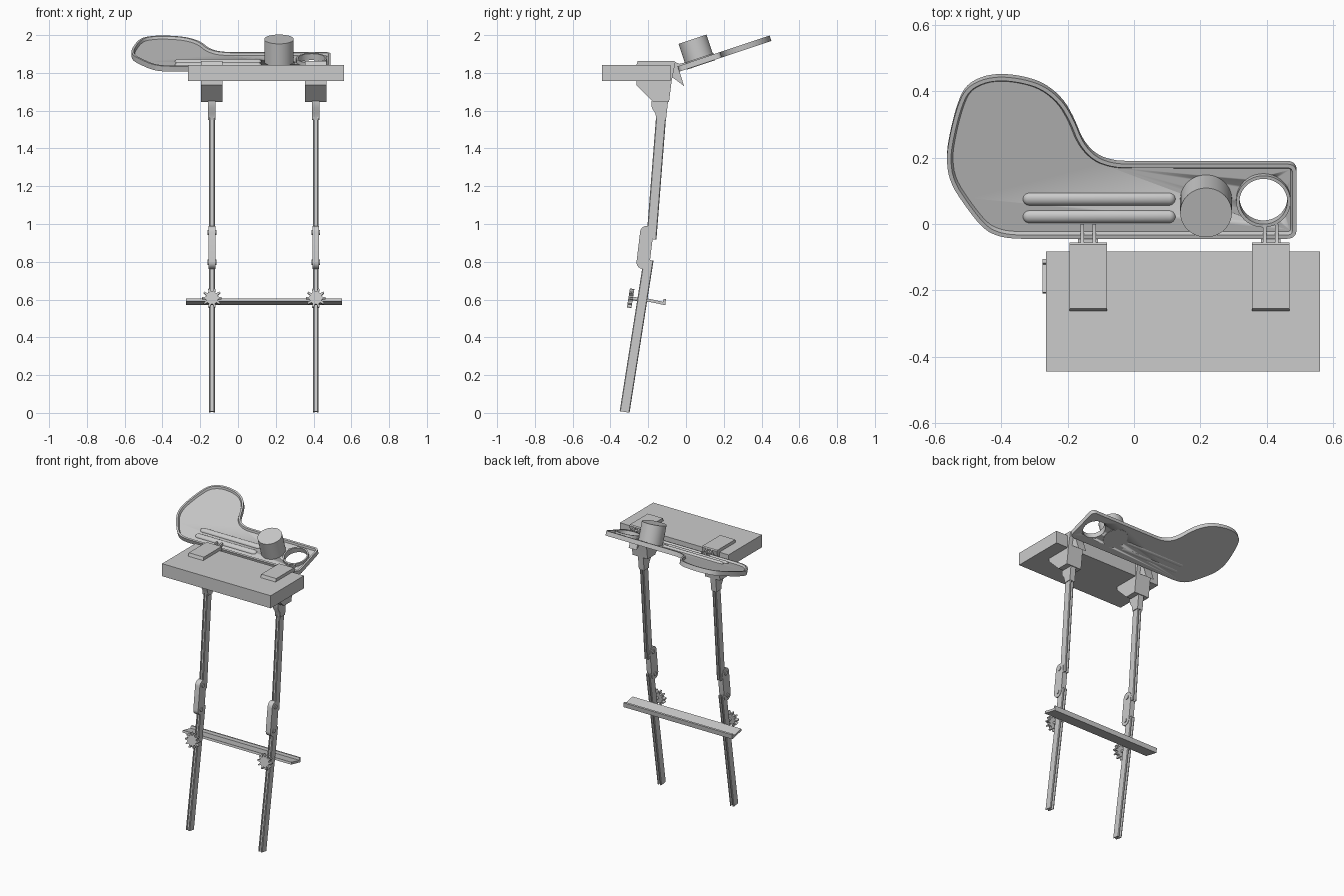
import bpy, bmesh, math
from mathutils import Vector, Matrix

if "Cube" in bpy.data.objects:
    bpy.data.objects.remove(bpy.data.objects["Cube"])

LEG_X = (-0.138, 0.412)
TILT = Matrix.Translation((0, -0.03, 1.808)) @ Matrix.Rotation(math.radians(18.5), 4, 'X')


def finish(name, bm, matrix=None):
    bmesh.ops.recalc_face_normals(bm, faces=bm.faces)
    me = bpy.data.meshes.new(name)
    bm.to_mesh(me)
    bm.free()
    ob = bpy.data.objects.new(name, me)
    bpy.context.collection.objects.link(ob)
    if matrix:
        ob.matrix_world = matrix
    bpy.ops.object.select_all(action='DESELECT')
    ob.select_set(True)
    bpy.context.view_layer.objects.active = ob
    bpy.ops.object.shade_smooth_by_angle(angle=math.radians(35))
    return ob


def prism(name, pts, vec, matrix=None):
    bm = bmesh.new()
    f = bm.faces.new([bm.verts.new(p) for p in pts])
    r = bmesh.ops.extrude_face_region(bm, geom=[f], use_keep_orig=True)
    bmesh.ops.translate(bm, vec=vec, verts=[v for v in r['geom'] if isinstance(v, bmesh.types.BMVert)])
    return finish(name, bm, matrix)


def side_prism(name, yz, x, half):
    """Side profile given in y, z and extruded across x."""
    return prism(name, [(x - half, y, z) for y, z in yz], (2 * half, 0, 0))


def box(name, lo, hi):
    return prism(name, [(lo[0], lo[1], lo[2]), (hi[0], lo[1], lo[2]),
                        (hi[0], hi[1], lo[2]), (lo[0], hi[1], lo[2])], (0, 0, hi[2] - lo[2]))


def circle(r, n=48):
    return [(r * math.cos(2 * math.pi * i / n), r * math.sin(2 * math.pi * i / n)) for i in range(n)]


def cylinder(name, r, base, height, matrix, n=48):
    return prism(name, [(base[0] + a, base[1] + b, base[2]) for a, b in circle(r, n)],
                 (0, 0, height), matrix)


def ring(name, r_out, r_in, base, height, matrix):
    bm = bmesh.new()
    loops = [[bm.verts.new((base[0] + a, base[1] + b, base[2] + z)) for a, b in circle(r)]
             for r, z in ((r_out, 0), (r_out, height), (r_in, height), (r_in, 0))]
    for k in range(4):
        A, B = loops[k], loops[(k + 1) % 4]
        for i in range(48):
            j = (i + 1) % 48
            bm.faces.new((A[i], A[j], B[j], B[i]))
    return finish(name, bm, matrix)


# tray: smoothed outline, raised rim, sunken floor
outline = [(0.44, -0.04), (0.475, -0.04), (0.49, -0.025), (0.49, 0.01), (0.49, 0.14), (0.49, 0.17),
           (0.475, 0.185), (0.44, 0.185), (0.0, 0.185), (-0.06, 0.186), (-0.115, 0.205), (-0.155, 0.25),
           (-0.18, 0.315), (-0.215, 0.375), (-0.27, 0.42), (-0.33, 0.44), (-0.40, 0.449), (-0.46, 0.44),
           (-0.51, 0.41), (-0.535, 0.35), (-0.555, 0.27), (-0.566, 0.20), (-0.555, 0.13), (-0.51, 0.06),
           (-0.455, -0.01), (-0.41, -0.033), (-0.36, -0.04), (-0.30, -0.04)]
pts = [Vector((x, (y + 0.035) / 0.948, 0)) for x, y in outline]
for _ in range(2):
    pts = [q for a, b in zip(pts, pts[1:] + pts[:1]) for q in (a.lerp(b, 0.25), a.lerp(b, 0.75))]
bm = bmesh.new()
bottom = bm.faces.new([bm.verts.new(p) for p in pts])
r = bmesh.ops.extrude_face_region(bm, geom=[bottom], use_keep_orig=True)
bmesh.ops.translate(bm, vec=(0, 0, 0.03), verts=[v for v in r['geom'] if isinstance(v, bmesh.types.BMVert)])
bmesh.ops.recalc_face_normals(bm, faces=bm.faces)
top = [f for f in r['geom'] if isinstance(f, bmesh.types.BMFace)][0]
bmesh.ops.inset_region(bm, faces=[top], thickness=0.012, use_even_offset=True)
bmesh.ops.inset_region(bm, faces=[top], thickness=0.006, use_even_offset=True)
bmesh.ops.translate(bm, vec=(0, 0, -0.014), verts=top.verts)
tray = finish("tray", bm, TILT)

# open cup holder hole
V = 0.115
cutter = cylinder("hole_cutter", 0.074, (0.39, V, -0.05), 0.15, TILT)
cutter.hide_render = True
cutter.hide_viewport = True
mod = tray.modifiers.new("hole", 'BOOLEAN')
mod.object = cutter
mod.operation = 'DIFFERENCE'
mod.solver = 'EXACT'
ring("cup_holder_ring", 0.082, 0.072, (0.39, V, 0), 0.036, TILT)

# cup standing in the tray
cylinder("cup", 0.078, (0.217, V, -0.002), 0.143, TILT)

# rounded pencil bars
for i, v in enumerate((0.06, 0.116)):
    bm = bmesh.new()
    bmesh.ops.create_uvsphere(bm, u_segments=24, v_segments=11, radius=0.02,
                              matrix=Matrix.Rotation(math.pi / 2, 4, 'Y'))
    for p in bm.verts:
        p.co = (p.co.x + math.copysign(0.21, p.co.x) - 0.105, p.co.y + v, p.co.z * 0.8 + 0.013)
    finish(f"pencil_bar_{i}", bm, TILT)

# desk slab
box("desk_slab", (-0.265, -0.445, 1.757), (0.56, -0.083, 1.843))

# crossbar with a small lip, square to the lower legs
side_prism("crossbar", [(-0.206, 0.606), (-0.122, 0.588), (-0.118, 0.604), (-0.106, 0.602),
                        (-0.110, 0.570), (-0.209, 0.591)], 0.1375, 0.4125)


def leg(name, x, p0, p1, w=0.015, d=0.0265):
    """Grooved bar between two (y, z) points."""
    axis = Vector((0, p1[0] - p0[0], p1[1] - p0[1]))
    a = axis.normalized()
    n = Vector((0, a.z, -a.y))
    o = Vector((x, *p0))
    g, c = 0.007, 0.004
    half = [(g, -d + 0.008), (g, -d), (w - c, -d), (w, -d + c), (w, d - c), (w - c, d), (g, d), (g, d - 0.022)]
    prof = half + [(-s, t) for s, t in reversed(half)]
    prism(name, [o + Vector((s, 0, 0)) + n * t for s, t in prof], axis)


def side_disc(name, x, half, c, r):
    side_prism(name, [(c[0] + a, c[1] + b) for a, b in circle(r, 24)], x, half)


for i, x in enumerate(LEG_X):
    # legs
    leg(f"lower_leg_{i}", x, (-0.325, 0.005), (-0.198, 0.81))
    leg(f"upper_leg_{i}", x, (-0.183, 0.92), (-0.131, 1.58))

    # rounded joint link with pivot bolts
    t, b = (-0.208, 0.955), (-0.227, 0.797)
    link = [(c[0] + 0.035 * math.cos(s + k * math.pi / 16), c[1] + 0.035 * math.sin(s + k * math.pi / 16))
            for c, s in ((t, -0.12), (b, math.pi - 0.12)) for k in range(17)]
    side_prism(f"joint_link_{i}", link, x, 0.018)
    side_disc(f"upper_bolt_{i}", x, 0.023, t, 0.014)
    side_disc(f"lower_bolt_{i}", x, 0.023, b, 0.014)

    # toothed knob and its screw
    M = Matrix.Translation((x, -0.293, 0.607)) @ Matrix.Rotation(math.radians(-99), 4, 'X')
    star = []
    for k in range(10):
        for off, rad in ((-0.30, 0.034), (-0.13, 0.052), (0.13, 0.052), (0.30, 0.034)):
            ang = (k + off) * math.pi / 5
            star.append((rad * math.cos(ang), rad * math.sin(ang), -0.012))
    prism(f"knob_{i}", star, (0, 0, 0.024), M)
    cylinder(f"knob_screw_{i}", 0.009, (0, 0, 0), 0.09, M, 16)

    # neck flaring up into the clamp
    side_prism(f"neck_{i}", [(-0.183, 1.65), (-0.095, 1.65), (-0.106, 1.55), (-0.156, 1.55),
                             (-0.162, 1.585), (-0.181, 1.615)], x, 0.02)

    # clamp: top plate and back plate around the slab, wedge underneath
    side_prism(f"clamp_{i}", [(-0.262, 1.843), (-0.255, 1.864), (-0.062, 1.864), (-0.056, 1.858),
                              (-0.076, 1.757), (-0.09, 1.645), (-0.172, 1.645), (-0.262, 1.735),
                              (-0.262, 1.757), (-0.083, 1.757), (-0.083, 1.843)], x, 0.057)

    # tray hinge: triangular support and two ears
    side_prism(f"hinge_support_{i}", [(-0.078, 1.80), (-0.06, 1.845), (-0.035, 1.81),
                                      (-0.01, 1.73), (-0.073, 1.777)], x, 0.03)
    for s in (-1, 1):
        side_prism(f"hinge_ear_{i}_{s}", [(-0.065, 1.86), (-0.035, 1.848), (0.0, 1.856), (0.0, 1.83),
                                          (-0.035, 1.812), (-0.07, 1.82)], x + s * 0.018, 0.005)
